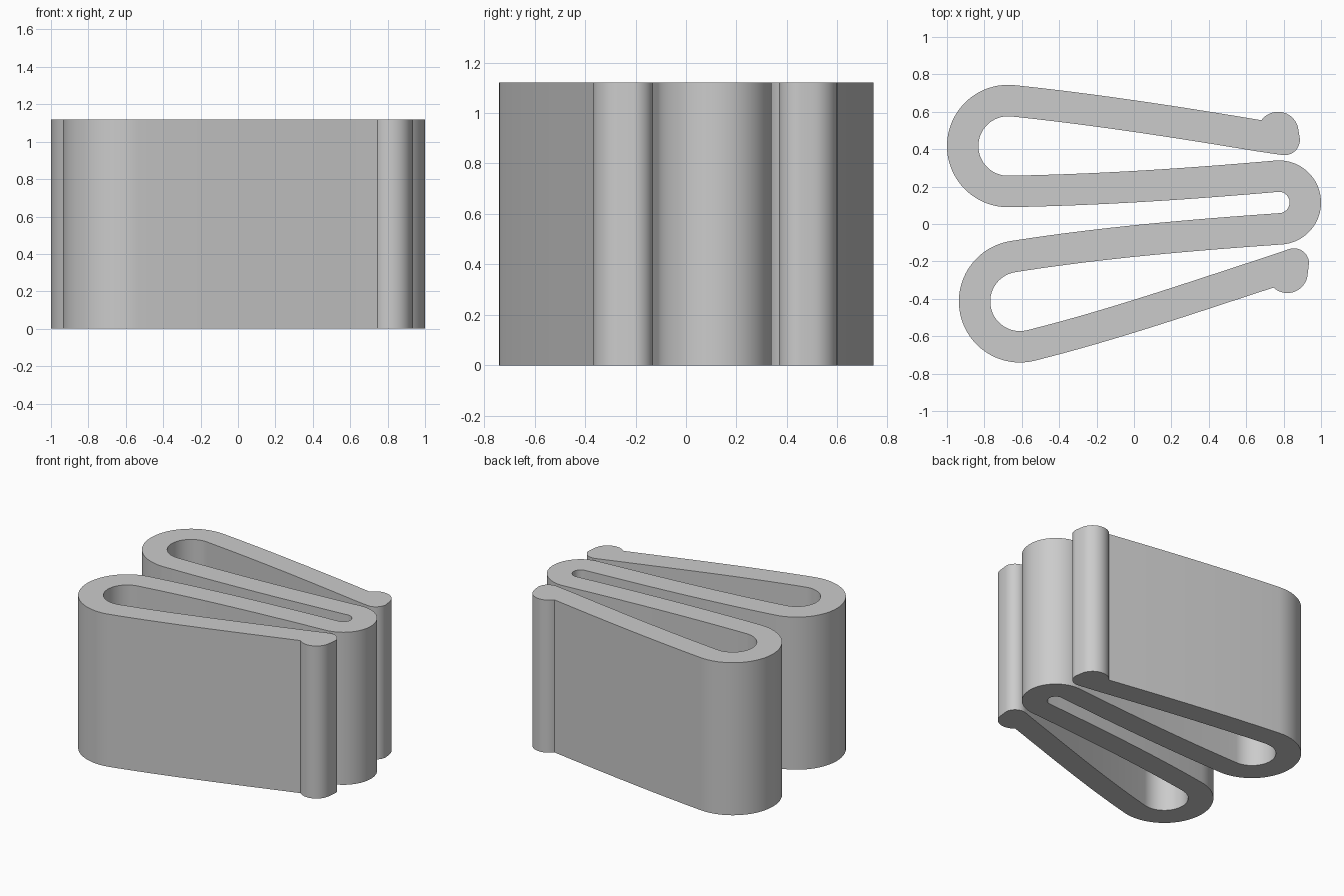
import bpy
import bmesh
from math import radians, cos, sin
from mathutils import Vector
from mathutils.geometry import interpolate_bezier

if "Cube" in bpy.data.objects:
    bpy.data.objects.remove(bpy.data.objects["Cube"], do_unlink=True)

HALF = 0.084      # half thickness of the folded strip
HEIGHT = 1.12


def direction(deg):
    return Vector((cos(radians(deg)), sin(radians(deg))))


def arc(center, radius, start, end, steps):
    """Points on an arc, each with its angle."""
    angles = [start + (end - start) * i / steps for i in range(steps + 1)]
    return [(Vector(center) + direction(a) * radius, a) for a in angles]


def bend(center, radius, start, end):
    """Centre line of one fold: points with their heading."""
    turn = 90 if end > start else -90
    return [(p, direction(a + turn)) for p, a in arc(center, radius, start, end, 48)]


def panel(a, b, steps=16):
    """Gently bowed panel that leaves a and meets b tangentially."""
    (p, u), (q, v) = a, b
    reach = (q - p).length / 3
    pts = interpolate_bezier(p, p + u * reach, q - v * reach, q, steps + 1)
    pts = [Vector(c[:2]) for c in pts]
    return [(pts[i], (pts[i + 1] - pts[i - 1]).normalized()) for i in range(1, steps)]


# Centre line: back end, three folds, front end
back_end = [(Vector((0.667, 0.472)), direction(170.5))]
front_end = [(Vector((0.720, -0.260)), direction(18))]
back_fold = bend((-0.673, 0.417), 0.243, 84, 271)
middle_fold = bend((0.775, 0.115), 0.141, 95, -86)
front_fold = bend((-0.610, -0.414), 0.2425, 99, 284)

runs = [back_end, back_fold, middle_fold, front_fold, front_end]
path = list(runs[0])
for run in runs[1:]:
    path += panel(path[-1], run[0]) + run

# Two sides of the strip
left = [p + Vector((-t.y, t.x)) * HALF for p, t in path]
right = [p - Vector((-t.y, t.x)) * HALF for p, t in path]

# Rounded, thickened lips at the free ends
front_lip = arc((0.855, -0.211), 0.081, 107, 3, 16) + arc((0.820, -0.260), 0.109, -10, -126, 20)
back_lip = arc((0.770, 0.490), 0.110, 136, 8, 20) + arc((0.805, 0.450), 0.082, 3, -98, 16)

outline = left + [p for p, _ in front_lip] + right[::-1] + [p for p, _ in back_lip]

# Extrude the closed outline upwards
bm = bmesh.new()
base = bm.faces.new([bm.verts.new((p.x, p.y, 0)) for p in outline])
grown = bmesh.ops.extrude_face_region(bm, geom=[base], use_keep_orig=True)
top = [v for v in grown["geom"] if isinstance(v, bmesh.types.BMVert)]
bmesh.ops.translate(bm, verts=top, vec=(0, 0, HEIGHT))
bmesh.ops.recalc_face_normals(bm, faces=bm.faces)

mesh = bpy.data.meshes.new("folded_strip")
bm.to_mesh(mesh)
bm.free()
strip = bpy.data.objects.new("folded_strip", mesh)
bpy.context.collection.objects.link(strip)

# Plain grey
grey = bpy.data.materials.new("light_grey")
grey.use_nodes = True
color = (0.6, 0.6, 0.6, 1)
grey.diffuse_color = color
grey.node_tree.nodes["Principled BSDF"].inputs["Base Color"].default_value = color
mesh.materials.append(grey)

bpy.ops.object.select_all(action="DESELECT")
strip.select_set(True)
bpy.context.view_layer.objects.active = strip
bpy.ops.object.shade_smooth_by_angle(angle=radians(30))
